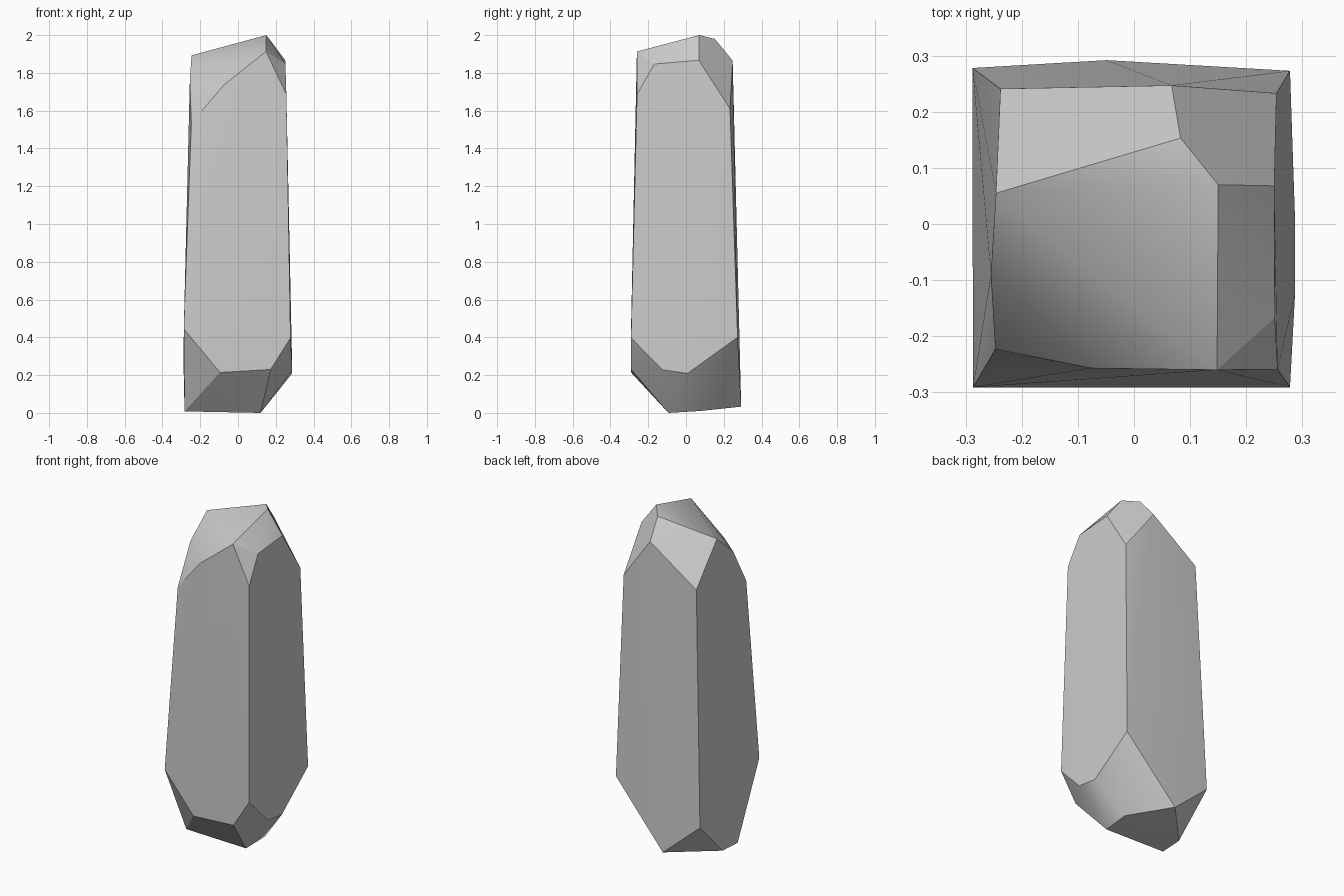
import bpy, bmesh, math

# Corner points of the chipped crystal, grouped by region
crown = [(0.15, 0.07, 2.0), (0.083, 0.153, 1.98), (-0.246, 0.055, 1.893),
         (0.148, -0.26, 1.913), (0.25, 0.068, 1.867), (0.067, 0.247, 1.865)]
shoulder = [(0.251, -0.167, 1.847), (-0.255, -0.09, 1.76), (-0.076, -0.257, 1.735),
            (0.256, -0.259, 1.687), (0.254, 0.233, 1.61), (-0.238, 0.241, 1.652),
            (-0.247, -0.223, 1.534)]
waist = [(0.278, -0.291, 0.397), (-0.287, -0.291, 0.445), (0.278, 0.273, 0.4),
         (-0.288, 0.278, 0.24), (-0.095, -0.291, 0.214), (0.173, -0.291, 0.23),
         (0.287, -0.125, 0.228), (0.287, 0.008, 0.209)]
foot = [(-0.049, 0.292, 0.033), (-0.28, 0.05, 0.013), (-0.283, -0.09, 0.008),
        (0.119, -0.093, 0.0), (0.127, 0.075, 0.01)]

# Flat-sided shard wrapped around the points
bm = bmesh.new()
for p in crown + shoulder + waist + foot:
    bm.verts.new(p)
hull = bmesh.ops.convex_hull(bm, input=bm.verts)
loose = [v for v in bm.verts if not v.link_faces]
bmesh.ops.delete(bm, geom=loose, context='VERTS')
bmesh.ops.recalc_face_normals(bm, faces=bm.faces)
mesh = bpy.data.meshes.new("crystal_shard")
bm.to_mesh(mesh)
bm.free()
shard = bpy.data.objects.new("crystal_shard", mesh)
bpy.context.collection.objects.link(shard)

# Soft shading inside each facet, crisp edges between facets
bpy.context.view_layer.objects.active = shard
shard.select_set(True)
bpy.ops.object.shade_smooth_by_angle(angle=math.radians(30))
